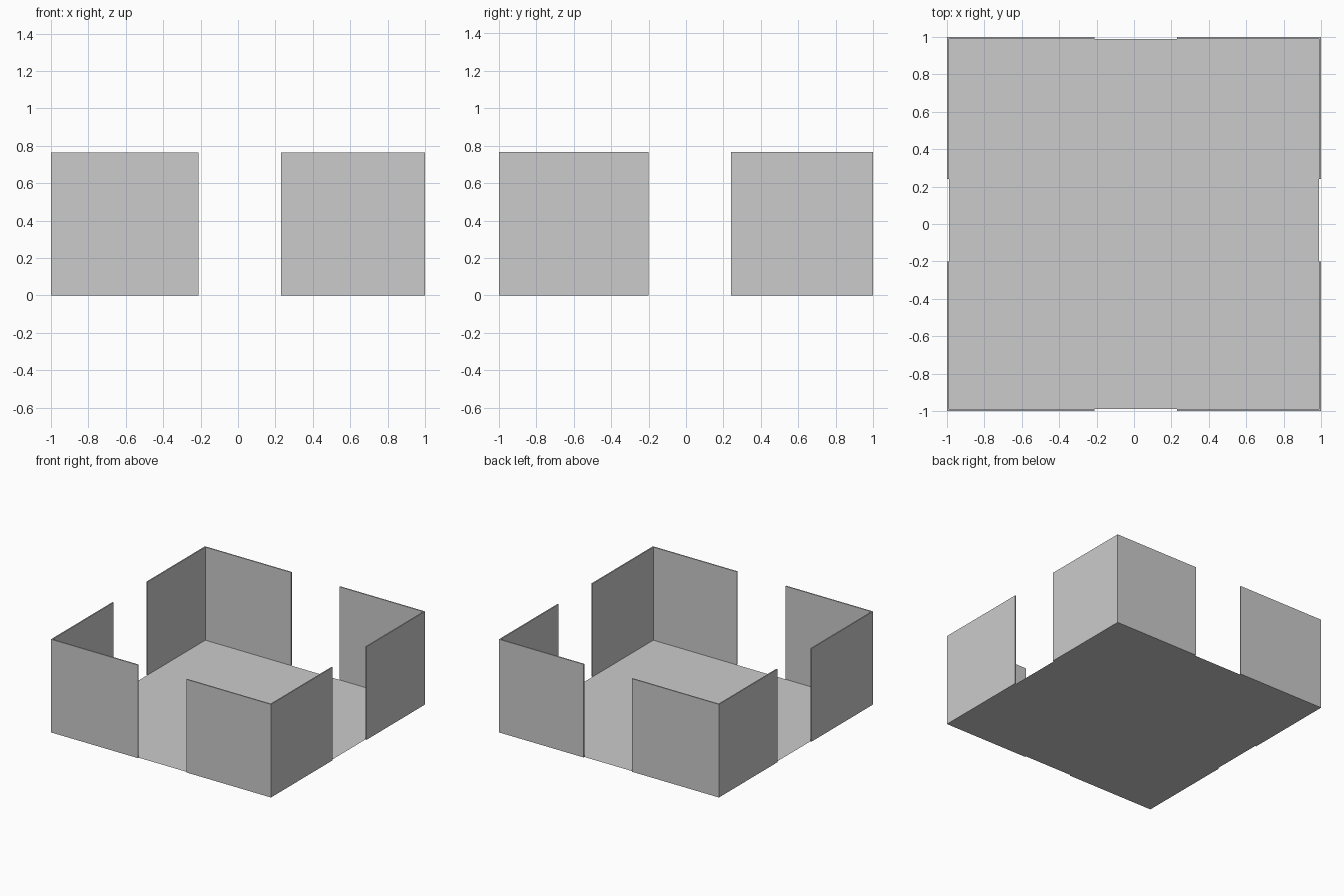
import bpy, bmesh

if "Cube" in bpy.data.objects:
    bpy.data.objects.remove(bpy.data.objects["Cube"])

H = 0.765      # wall height
T = 0.01       # wall thickness
GAP_X = {-1: -0.21, 1: 0.23}   # doorway edges along x
GAP_Y = {-1: -0.20, 1: 0.24}   # doorway edges along y


def make_object(name, bm):
    bmesh.ops.recalc_face_normals(bm, faces=bm.faces)
    mesh = bpy.data.meshes.new(name)
    bm.to_mesh(mesh)
    bm.free()
    obj = bpy.data.objects.new(name, mesh)
    bpy.context.collection.objects.link(obj)
    return obj


def corner_wall(name, sx, sy):
    # L-shaped plan extruded upward
    gx, gy, inner = GAP_X[sx], GAP_Y[sy], 1 - T
    plan = [(sx, sy), (gx, sy), (gx, sy * inner),
            (sx * inner, sy * inner), (sx * inner, gy), (sx, gy)]
    bm = bmesh.new()
    base = bm.faces.new([bm.verts.new((x, y, 0)) for x, y in plan])
    ext = bmesh.ops.extrude_face_region(bm, geom=[base], use_keep_orig=True)
    top = [v for v in ext["geom"] if isinstance(v, bmesh.types.BMVert)]
    bmesh.ops.translate(bm, verts=top, vec=(0, 0, H))
    return make_object(name, bm)


# Four corner walls with a doorway in each side
for sy, depth in ((-1, "front"), (1, "back")):
    for sx, side in ((-1, "left"), (1, "right")):
        corner_wall(f"{depth}_{side}_corner_wall", sx, sy)

# Thin floor sheet set inside the walls
bm = bmesh.new()
e = 1 - T
bm.faces.new([bm.verts.new((x, y, 0)) for x, y in
              ((-e, -e), (e, -e), (e, e), (-e, e))])
floor = make_object("floor", bm)
if floor.data.polygons[0].normal.z < 0:
    floor.data.flip_normals()
